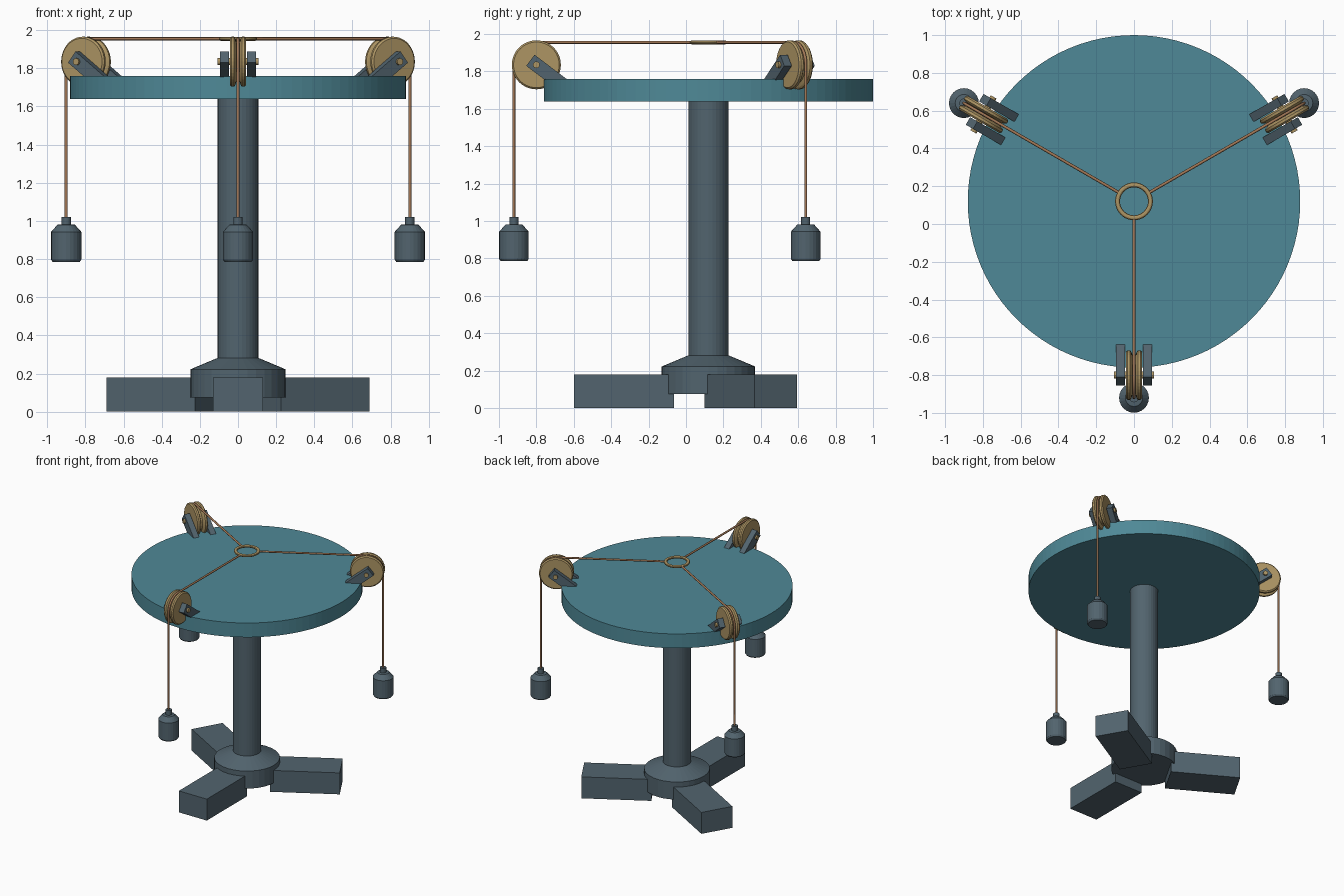
import bpy, bmesh, math
from mathutils import Matrix, Vector

if "Cube" in bpy.data.objects:
    bpy.data.objects.remove(bpy.data.objects["Cube"])

CENTRE = Matrix.Translation((0, 0.12, 0))   # axis of the table


def material(name, rgb):
    m = bpy.data.materials.new(name)
    m.diffuse_color = (*rgb, 1)
    m.use_nodes = True
    m.node_tree.nodes["Principled BSDF"].inputs["Base Color"].default_value = m.diffuse_color
    return m


TEAL = material("teal", (0.078, 0.25, 0.31))
STEEL = material("slate_steel", (0.084, 0.127, 0.156))
BRASS = material("brass", (0.42, 0.30, 0.127))
ROPE = material("rope_brown", (0.37, 0.19, 0.095))


def finish(name, bm, mat, matrix):
    bmesh.ops.recalc_face_normals(bm, faces=bm.faces)
    me = bpy.data.meshes.new(name)
    bm.to_mesh(me)
    bm.free()
    me.materials.append(mat)
    ob = bpy.data.objects.new(name, me)
    ob.matrix_world = matrix
    bpy.context.collection.objects.link(ob)
    return ob


def lathe(name, profile, mat, matrix, segments=32, closed=False):
    """Revolve (radius, height) points about local z."""
    bm = bmesh.new()
    rings = []
    for r, z in profile:
        rings.append([bm.verts.new((r * math.cos(a), r * math.sin(a), z))
                      for a in (2 * math.pi * i / segments for i in range(segments))])
    pairs = list(zip(rings, rings[1:]))
    if closed:
        pairs.append((rings[-1], rings[0]))
    else:
        bm.faces.new(rings[0])
        bm.faces.new(rings[-1])
    for low, high in pairs:
        for i in range(segments):
            j = (i + 1) % segments
            bm.faces.new((low[i], low[j], high[j], high[i]))
    return finish(name, bm, mat, matrix)


def box(name, size, mat, matrix):
    bm = bmesh.new()
    bmesh.ops.create_cube(bm, size=1)
    bmesh.ops.scale(bm, vec=size, verts=bm.verts)
    return finish(name, bm, mat, matrix)


def cord(name, points, radius, mat, matrix):
    """Round cord along a path, turned into a mesh."""
    cu = bpy.data.curves.new(name, 'CURVE')
    cu.dimensions = '3D'
    cu.bevel_depth = radius
    cu.bevel_resolution = 2
    cu.use_fill_caps = True
    sp = cu.splines.new('POLY')
    sp.points.add(len(points) - 1)
    for p, co in zip(sp.points, points):
        p.co = (*co, 1)
    temp = bpy.data.objects.new(name + "_path", cu)
    me = bpy.data.meshes.new_from_object(temp)
    bpy.data.objects.remove(temp)
    me.materials.clear()
    me.materials.append(mat)
    ob = bpy.data.objects.new(name, me)
    ob.matrix_world = matrix
    bpy.context.collection.objects.link(ob)


# Round top, column and hub
lathe("table_top", [(0.88, 1.64), (0.88, 1.76)], TEAL, CENTRE, 96)
lathe("column", [(0.107, 0.26), (0.107, 1.65)], STEEL, CENTRE)
lathe("hub", [(0.25, 0.075), (0.25, 0.222), (0.107, 0.282)], STEEL, CENTRE)

# Central ring joining the cords
lathe("centre_ring",
      [(0.087 + 0.013 * math.cos(a), 1.955 + 0.011 * math.sin(a))
       for a in (2 * math.pi * i / 10 for i in range(10))],
      BRASS, CENTRE, 40, closed=True)

PULLEY_R, PULLEY_Z = 0.92, 1.835
CORD_R = 0.12
half = [(0.104, 0.008), (0.122, 0.014), (0.131, 0.020), (0.131, 0.034), (0.122, 0.043)]
wheel_profile = [(r, -z) for r, z in reversed(half)] + half
weight_profile = [(0.071, 0.785), (0.079, 0.797), (0.079, 0.943), (0.046, 0.98),
                  (0.024, 0.982), (0.024, 1.022)]

# Three identical stations, each built facing -y
for k in range(3):
    M = CENTRE @ Matrix.Rotation(k * 2 * math.pi / 3, 4, 'Z')
    n = f"_{k + 1}"

    # Foot
    box("foot" + n, (0.26, 0.535, 0.18), STEEL,
        M @ Matrix.Translation((0, -0.4525, 0.09)))

    # Grooved pulley wheel and axle
    hub = M @ Matrix.Translation((0, -PULLEY_R, PULLEY_Z))
    across = hub @ Matrix.Rotation(math.pi / 2, 4, 'Y')
    lathe("pulley" + n, wheel_profile, BRASS, across, 40)
    lathe("axle" + n, [(0.018, -0.107), (0.018, 0.107)], BRASS, across, 16)

    # Pair of slanted bracket arms sunk into the top
    for side, label in ((-1, "left"), (1, "right")):
        box(f"bracket_{label}{n}", (0.046, 0.24, 0.074), STEEL,
            hub @ Matrix.Rotation(-math.radians(37), 4, 'X')
            @ Matrix.Translation((side * 0.071, 0.08, 0)))

    # Cord from the ring, over the wheel and down to the weight
    path = [Vector((0, -0.09, PULLEY_Z + CORD_R))]
    for i in range(13):
        a = math.pi / 2 * i / 12
        path.append(Vector((0, -PULLEY_R - CORD_R * math.sin(a),
                            PULLEY_Z + CORD_R * math.cos(a))))
    path.append(Vector((0, -PULLEY_R - CORD_R, 1.0)))
    cord("cord" + n, path, 0.008, ROPE, M)

    # Hanging weight
    lathe("weight" + n, weight_profile, STEEL,
          M @ Matrix.Translation((0, -PULLEY_R - CORD_R, 0)), 24)
